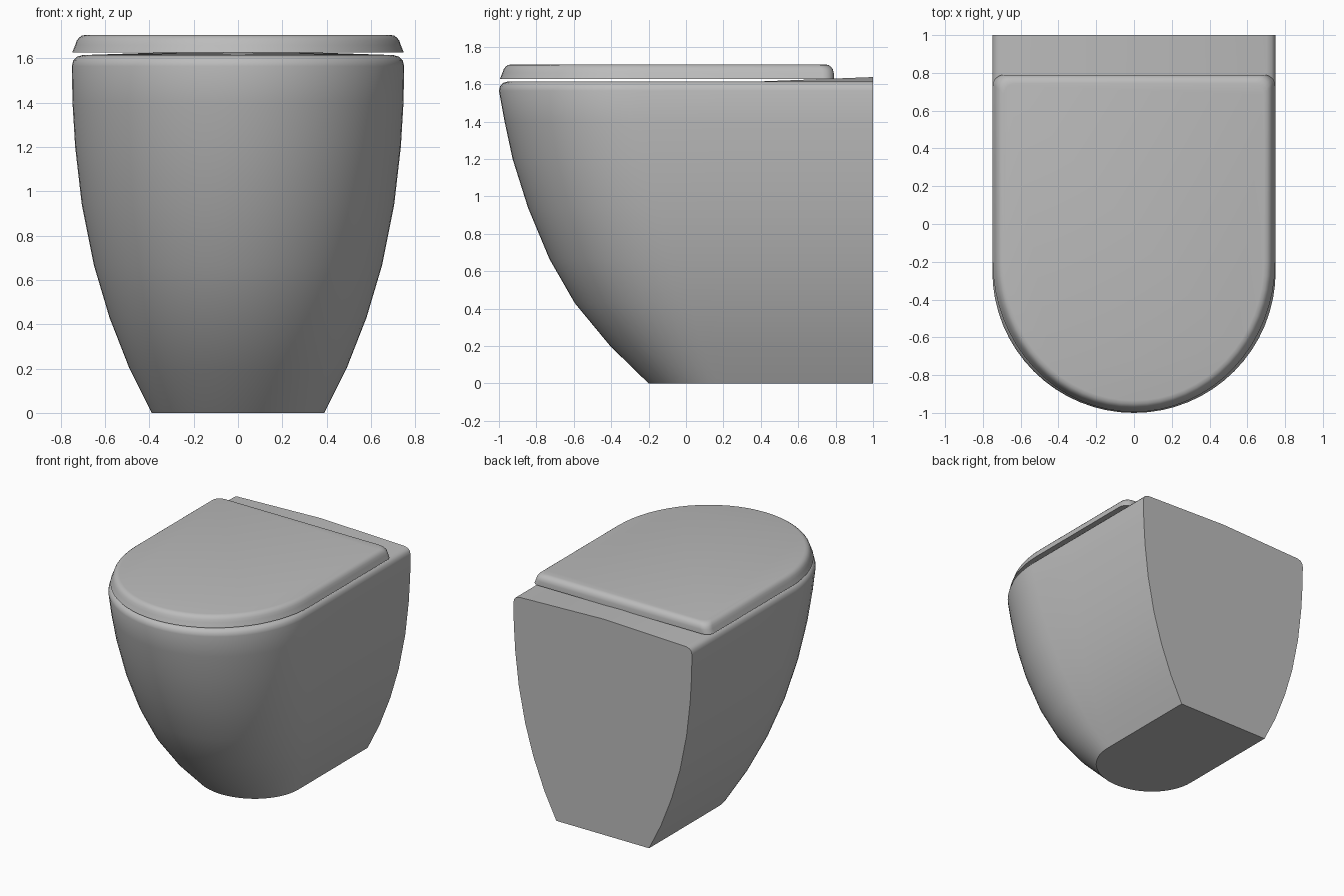
import bpy, bmesh, math

if "Cube" in bpy.data.objects:
    bpy.data.objects.remove(bpy.data.objects["Cube"], do_unlink=True)

# One glazed ceramic colour
ceramic = bpy.data.materials.new("grey_ceramic")
ceramic.use_nodes = True
GREY = (0.5, 0.5, 0.5, 1)
ceramic.diffuse_color = GREY
ceramic.node_tree.nodes["Principled BSDF"].inputs["Base Color"].default_value = GREY

ARC = 32


def front_arc(width, centre, depth):
    """Half ellipse bulging to the front, from -x round to +x."""
    return [(-width * math.cos(math.pi * i / ARC),
             centre - depth * math.sin(math.pi * i / ARC)) for i in range(ARC + 1)]


def bridge(bm, rings, closed):
    """Skin neighbouring rings with quads."""
    n = len(rings[0])
    for low, high in zip(rings, rings[1:]):
        for i in range(n if closed else n - 1):
            j = (i + 1) % n
            bm.faces.new((low[i], low[j], high[j], high[i]))


def finish(bm, name):
    bmesh.ops.remove_doubles(bm, verts=bm.verts, dist=1e-5)
    bmesh.ops.recalc_face_normals(bm, faces=bm.faces)
    mesh = bpy.data.meshes.new(name)
    bm.to_mesh(mesh)
    bm.free()
    mesh.materials.append(ceramic)
    obj = bpy.data.objects.new(name, mesh)
    bpy.context.collection.objects.link(obj)
    bpy.ops.object.select_all(action='DESELECT')
    obj.select_set(True)
    bpy.context.view_layer.objects.active = obj
    bpy.ops.object.shade_smooth_by_angle(angle=math.radians(35))


# Bowl body: U-shaped sections as (height, half width, front y)
sections = [
    (0, .39, -.2), (.2, .49, -.405), (.43, .58, -.595), (.665, .65, -.73),
    (.94, .705, -.845), (1.2, .735, -.927), (1.4, .747, -.97),
    (1.565, .75, -1), (1.59, .744, -.994), (1.607, .728, -.978), (1.615, .7, -.95),
]
BACK = [1, .85, .7, .55, .4, .2]
bm = bmesh.new()
rings = []
for z, w, front in sections:
    centre = .17 - .42 * min(1, z / 1.565) ** .8
    outline = ([(-w, y) for y in BACK] + front_arc(w, centre, centre - front)
               + [(w, y) for y in reversed(BACK)])
    rings.append([bm.verts.new((x, y, z)) for x, y in outline])
bridge(bm, rings, False)
bm.faces.new(rings[0])

# Top deck: a centre ridge that rises gently towards the wall
top = rings[-1]
half = len(top) // 2
ridge = []
for v in top[:half]:
    rise = .023 * max(0, (v.co.y - .4) / .6)
    ridge.append(bm.verts.new((0, v.co.y, v.co.z + rise)))
ridge.append(top[half])
for i in range(half):
    for side in (top, top[::-1]):
        corners = [side[i], side[i + 1], ridge[i + 1], ridge[i]]
        bm.faces.new(list(dict.fromkeys(corners)))

# Flat wall face at the back
bm.faces.new([r[0] for r in rings] + [ridge[0]] + [r[-1] for r in reversed(rings)])
finish(bm, "bowl_body")

# Lid: rounded U outline drawn in towards the top, as (inset, height)
lid_profile = [(0, 1.627), (.013, 1.66), (.02, 1.68), (.03, 1.693), (.042, 1.702), (.06, 1.706)]
CORNER = .06
bm = bmesh.new()
rings = []
for inset, z in lid_profile:
    w = .748 - inset
    back = .79 - max(0, inset - .015)
    outline = front_arc(w, -.2, .795 - inset)
    for sx in (1, -1):
        corner = []
        for k in range(6):
            a = math.pi / 2 * k / 5
            corner.append((sx * (w - CORNER + CORNER * math.cos(a)),
                           back - CORNER + CORNER * math.sin(a)))
        outline += corner if sx > 0 else corner[::-1]
    rings.append([bm.verts.new((x, y, z)) for x, y in outline])
bridge(bm, rings, True)
bm.faces.new(rings[0])
bm.faces.new(rings[-1])
finish(bm, "lid")
